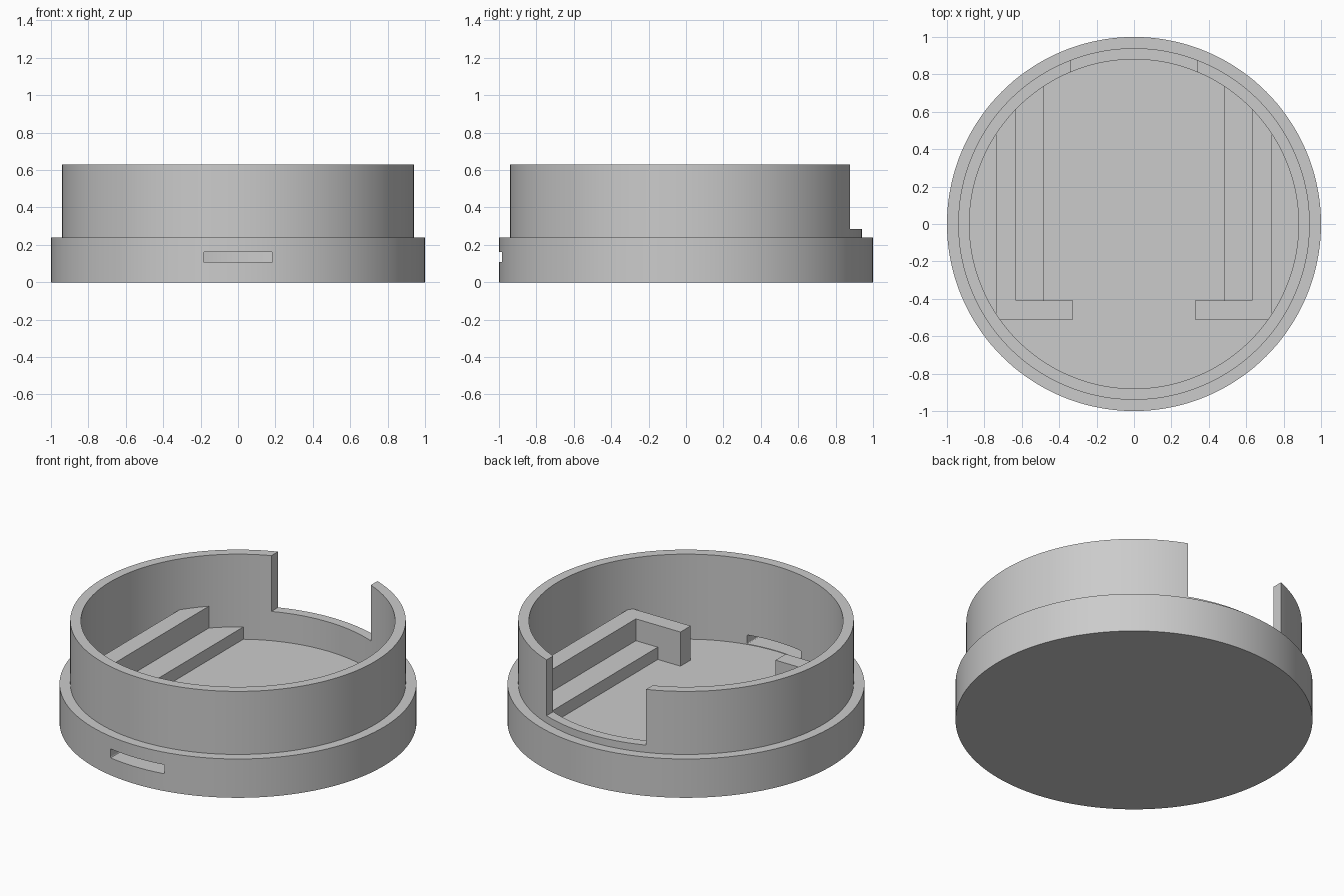
import bpy, bmesh, math

cube = bpy.data.objects.get("Cube")
if cube:
    bpy.data.objects.remove(cube, do_unlink=True)

SEGMENTS = 144
INNER, WALL, BASE = 0.88, 0.94, 1.0
FLOOR, LEDGE, TOP = 0.104, 0.24, 0.63

grey = bpy.data.materials.new("plain grey")
grey.use_nodes = True
grey.diffuse_color = (0.6, 0.6, 0.6, 1)
grey.node_tree.nodes["Principled BSDF"].inputs["Base Color"].default_value = (0.6, 0.6, 0.6, 1)


def make_object(name, bm):
    bmesh.ops.recalc_face_normals(bm, faces=bm.faces)
    mesh = bpy.data.meshes.new(name)
    bm.to_mesh(mesh)
    bm.free()
    mesh.materials.append(grey)
    obj = bpy.data.objects.new(name, mesh)
    bpy.context.collection.objects.link(obj)
    return obj


def activate(obj):
    bpy.ops.object.select_all(action="DESELECT")
    obj.select_set(True)
    bpy.context.view_layer.objects.active = obj


def lathe(name, profile):
    bm = bmesh.new()
    verts = [bm.verts.new((r, 0, z)) for r, z in profile]
    edges = [bm.edges.new(pair) for pair in zip(verts, verts[1:])]
    bmesh.ops.spin(bm, geom=verts + edges, cent=(0, 0, 0), axis=(0, 0, 1),
                   angle=math.tau, steps=SEGMENTS)
    bmesh.ops.remove_doubles(bm, verts=bm.verts, dist=0.0005)
    return make_object(name, bm)


def prism(name, outline, bottom, top):
    bm = bmesh.new()
    face = bm.faces.new([bm.verts.new((x, y, bottom)) for x, y in outline])
    raised = bmesh.ops.extrude_face_region(bm, geom=[face])
    bmesh.ops.translate(bm, vec=(0, 0, top - bottom),
                        verts=[v for v in raised["geom"] if isinstance(v, bmesh.types.BMVert)])
    return make_object(name, bm)


def block(name, x, y0, y1, z0, z1):
    return prism(name, [(-x, y0), (x, y0), (x, y1), (-x, y1)], z0, z1)


def cut(obj, cutter):
    cutter.hide_render = True
    mod = obj.modifiers.new("cut", "BOOLEAN")
    mod.operation, mod.solver, mod.object = "DIFFERENCE", "EXACT", cutter
    activate(obj)
    bpy.ops.object.modifier_apply(modifier=mod.name)
    bpy.data.objects.remove(cutter, do_unlink=True)


def wall_arc(start, end, steps=8):
    """Points on the inner wall between two angles, sunk slightly into it."""
    r = INNER + 0.004
    angles = [start + (end - start) * i / steps for i in range(steps + 1)]
    return [(r * math.cos(a), r * math.sin(a)) for a in angles]


# Round housing: wide base, thinner raised wall and a recessed floor
housing = lathe("housing", [(0, 0), (BASE, 0), (BASE, LEDGE), (WALL, LEDGE),
                            (WALL, TOP), (INNER, TOP), (INNER, FLOOR), (0, FLOOR)])

# Wide opening in the back of the wall
cut(housing, block("back_opening_cutter", 0.34, 0.6, 1.2, 0.285, 0.8))

# Thin slot with softened corners through the front
slot = block("front_slot_cutter", 0.185, -1.2, -0.7, 0.107, 0.163)
bm = bmesh.new()
bm.from_mesh(slot.data)
ends = [e for e in bm.edges if abs(e.verts[0].co.y - e.verts[1].co.y) > 0.1]
bmesh.ops.bevel(bm, geom=ends, offset=0.007, segments=3, profile=0.5, affect="EDGES")
bm.to_mesh(slot.data)
bm.free()
cut(housing, slot)
activate(housing)
bpy.ops.object.shade_smooth_by_angle(angle=math.radians(30))

# Mirrored inner supports: tall hooked rails and low steps beside them
STEP_X, RAIL_X, RAIL_OUT, HOOK_X = 0.48, 0.63, 0.738, 0.325
HOOK_FRONT, HOOK_BACK = -0.51, -0.41
r = INNER + 0.004
rail = ([(RAIL_X, HOOK_BACK), (HOOK_X, HOOK_BACK), (HOOK_X, HOOK_FRONT)]
        + wall_arc(math.asin(HOOK_FRONT / r), -math.acos(RAIL_OUT / r))
        + wall_arc(math.acos(RAIL_OUT / r), math.acos(RAIL_X / r)))
step = ([(STEP_X, HOOK_BACK), (RAIL_X, HOOK_BACK)]
        + wall_arc(math.acos(RAIL_X / r), math.acos(STEP_X / r)))

for name, outline, height in (("hooked_rails", rail, 0.315), ("low_steps", step, 0.18)):
    part = prism(name, outline, FLOOR - 0.02, height)
    mod = part.modifiers.new("mirror", "MIRROR")
    mod.use_mirror_merge = False
    activate(part)
    bpy.ops.object.modifier_apply(modifier=mod.name)
